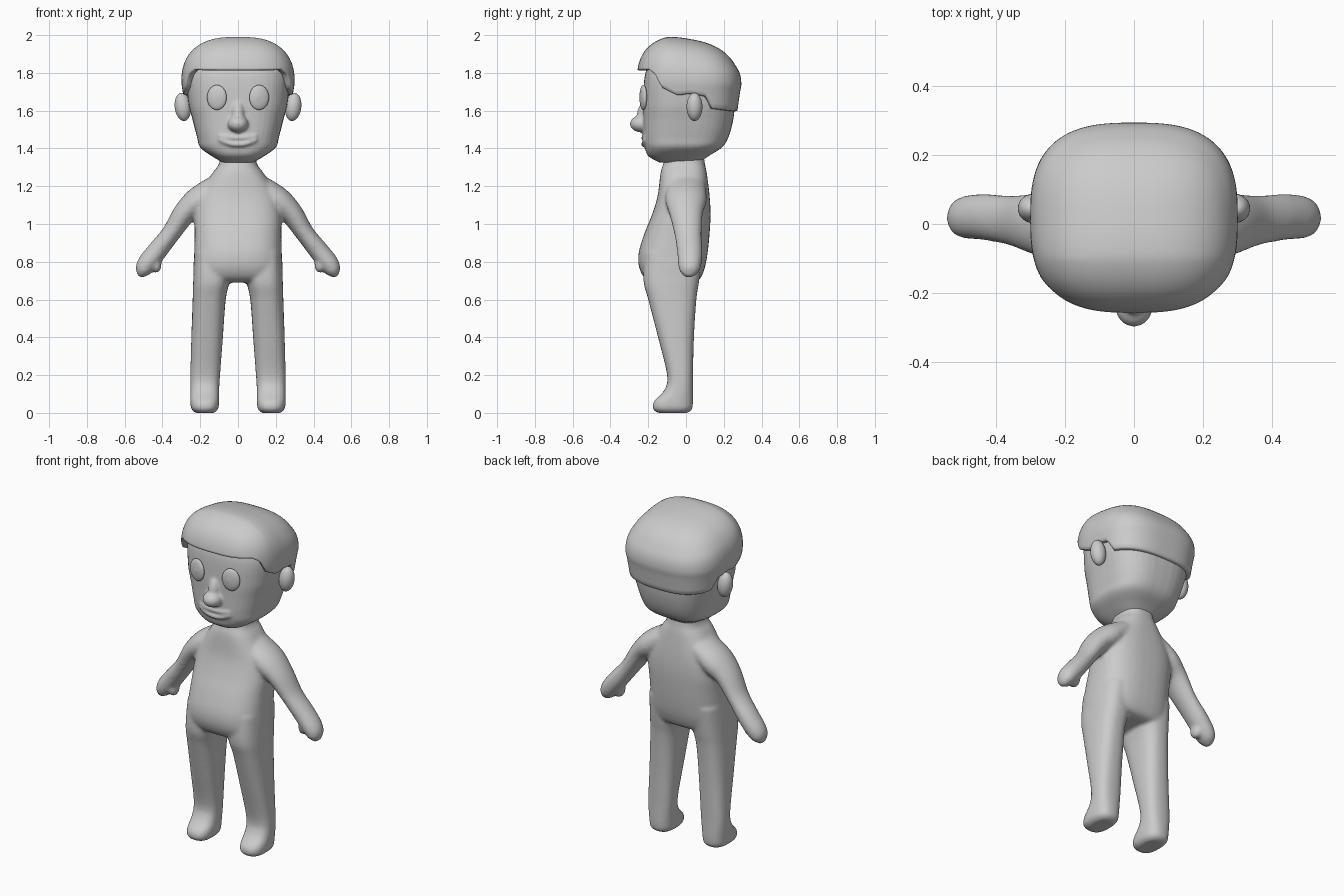
import bpy, bmesh, math
from mathutils import Matrix, Vector

if "Cube" in bpy.data.objects:
    bpy.data.objects.remove(bpy.data.objects["Cube"])

grey = bpy.data.materials.new("plain grey")
grey.diffuse_color = (0.6, 0.6, 0.6, 1)
grey.use_nodes = True
grey.node_tree.nodes["Principled BSDF"].inputs["Base Color"].default_value = grey.diffuse_color


def catmull(rows, n=5):
    """Smoothly densify a list of equal-length tuples."""
    out = []
    for i in range(len(rows) - 1):
        p = [rows[max(0, min(len(rows) - 1, i + k))] for k in (-1, 0, 1, 2)]
        for j in range(n):
            t = j / n
            out.append([b + 0.5 * t * (c - a + t * (2*a - 5*b + 4*c - d + t * (3*(b - c) + d - a)))
                        for a, b, c, d in zip(*p)])
    return out + [list(rows[-1])]


def unit(a, e):
    """Point of a unit superellipse."""
    c, s = math.cos(a), math.sin(a)
    return (math.copysign(abs(c) ** (2 / e), c), math.copysign(abs(s) ** (2 / e), s))


def skin(bm, rings):
    """Join rings of points into a closed tube."""
    vs = [[bm.verts.new(p) for p in r] for r in rings]
    n = len(vs[0])
    for a, b in zip(vs, vs[1:]):
        for i in range(n):
            bm.faces.new((a[i], a[(i + 1) % n], b[(i + 1) % n], b[i]))
    bm.faces.new(vs[0][::-1])
    bm.faces.new(vs[-1])


def loft(bm, rows, e=2.6, n=40):
    """Rows: z, x0, x1, y0, y1."""
    rings = []
    for z, x0, x1, y0, y1 in catmull(rows):
        ring = []
        for i in range(n):
            u, v = unit(2 * math.pi * i / n, e)
            ring.append(((x0 + x1) / 2 + u * (x1 - x0) / 2, (y0 + y1) / 2 + v * (y1 - y0) / 2, z))
        rings.append(ring)
    skin(bm, rings)


def limb(bm, rows, n=28):
    """Rows: x, y, z, in-plane radius, depth radius."""
    rows = catmull(rows)
    rings = []
    for i, (x, y, z, r, ry) in enumerate(rows):
        a, b = rows[max(i - 1, 0)], rows[min(i + 1, len(rows) - 1)]
        d = Vector((b[0] - a[0], 0, b[2] - a[2])).normalized()
        u = Vector((-d.z, 0, d.x))
        rings.append([Vector((x, y, z)) + u * r * math.cos(2 * math.pi * k / n)
                      + Vector((0, ry * math.sin(2 * math.pi * k / n), 0)) for k in range(n)])
    skin(bm, rings)


def ball(bm, c, s, rot=0, axis='Z'):
    m = Matrix.Translation(c) @ Matrix.Rotation(rot, 4, axis) @ Matrix.Diagonal((*s, 1))
    bmesh.ops.create_uvsphere(bm, u_segments=28, v_segments=18, radius=1, matrix=m)


def finish(bm, name, voxel=0, smooth=0):
    bmesh.ops.recalc_face_normals(bm, faces=bm.faces)
    me = bpy.data.meshes.new(name)
    bm.to_mesh(me)
    bm.free()
    me.materials.append(grey)
    me.shade_smooth()
    ob = bpy.data.objects.new(name, me)
    bpy.context.collection.objects.link(ob)
    if voxel:
        m = ob.modifiers.new("blend", 'REMESH')
        m.mode, m.voxel_size, m.use_smooth_shade = 'VOXEL', voxel, True
        m = ob.modifiers.new("soften", 'SMOOTH')
        m.factor, m.iterations = 0.5, smooth
    return ob


# Body: torso, legs with feet, arms with mitten hands
bm = bmesh.new()
torso = [(1.40, .09, -.10, .09), (1.32, .10, -.12, .10), (1.27, .135, -.135, .11),
         (1.15, .21, -.15, .125), (1.05, .23, -.18, .13), (.95, .23, -.22, .125),
         (.85, .232, -.25, .115), (.77, .236, -.248, .10), (.71, .23, -.215, .075), (.69, .18, -.16, .04)]
loft(bm, [(z, -x, x, a, b) for z, x, a, b in torso])
leg = [(.85, .03, .23, -.22, .09), (.7, .045, .237, -.225, .07), (.6, .065, .24, -.20, .055),
       (.4, .08, .247, -.148, .042), (.2, .095, .252, -.10, .037), (.12, .10, .252, -.115, .037),
       (.06, .10, .252, -.17, .037), (.02, .105, .247, -.175, .032), (0, .125, .225, -.15, .01)]
arm = [(.08, 0, 1.22, .06, .10), (.2, 0, 1.13, .075, .11), (.28, 0, 1.06, .062, .09),
       (.355, .01, .95, .05, .072), (.43, .02, .855, .053, .067), (.482, .02, .79, .052, .062),
       (.505, .018, .75, .04, .05), (.518, .015, .72, .012, .02)]
for s in (-1, 1):
    loft(bm, [(z, *sorted((s * a, s * b)), c, d) for z, a, b, c, d in leg])
    limb(bm, [(s * r[0], *r[1:]) for r in arm])
    ball(bm, (s * .432, .01, .785), (.027, .04, .045))
finish(bm, "body", .01, 6)

# Head with nose and lips
bm = bmesh.new()
head = [(1.325, .08, -.14, .07), (1.36, .14, -.20, .12), (1.405, .20, -.218, .19),
        (1.46, .217, -.226, .225), (1.55, .24, -.227, .25), (1.65, .264, -.227, .26),
        (1.8, .268, -.215, .262), (1.9, .19, -.16, .19)]
loft(bm, [(z, -x, x, a, b) for z, x, a, b in head], 2.8)
ball(bm, (0, -.235, 1.53), (.055, .062, .045))
ball(bm, (0, -.215, 1.58), (.036, .045, .085), -.2, 'X')
for i in range(-9, 10):
    x = i * .01
    y = -.222 + x * x * 1.3
    ball(bm, (x, y, 1.421 + 3 * x * x), (.016, .017, .014))
    ball(bm, (x, y, 1.456 + 1.2 * x * x), (.016, .016, .014))
finish(bm, "head", .008, 4)

# Hair cap with a stepped hairline
hairline = [(-.3, 1.81), (-.20, 1.815), (-.165, 1.79), (-.13, 1.72), (-.05, 1.68), (.02, 1.69),
            (.11, 1.675), (.15, 1.61), (.3, 1.595)]


def hair_edge(y):
    for (a, p), (b, q) in zip(hairline, hairline[1:]):
        if y <= b:
            return p + (q - p) * (y - a) / (b - a)
    return hairline[-1][1]


def hair_point(a, z, k=1):
    u, v = unit(a, 2.8)
    if z > 1.75:
        k *= max(0, 1 - ((z - 1.75) / .25) ** 2.6) ** (1 / 2.6)
    else:
        k *= 1 - .5 * (1.75 - z) ** 1.0
    x, y = u * .30 * k, .0165 + v * .2765 * k
    drop = .17 * max(0, y + .1) * min(1, max(0, (z - 1.7) / .2))
    return (x, y, z - drop)


bm = bmesh.new()
N, R = 120, 26
cols = [2 * math.pi * i / N for i in range(N)]
edges = [hair_edge(hair_point(a, 1.75)[1]) for a in cols]
rings = [[hair_point(a, e + .012, .85) for a, e in zip(cols, edges)],
         [hair_point(a, e, .93) for a, e in zip(cols, edges)],
         [hair_point(a, e + .002, .98) for a, e in zip(cols, edges)]]
for j in range(R):
    t = math.sin((j + .3) / R * math.pi / 2)
    rings.append([hair_point(a, e + (2 - e) * t) for a, e in zip(cols, edges)])
skin(bm, rings)
finish(bm, "hair")

# Ears, eyes and pupils
for s, side in ((-1, "left"), (1, "right")):
    bm = bmesh.new()
    ball(bm, (s * .292, .045, 1.62), (.043, .042, .075), s * .12, 'Y')
    finish(bm, side + "_ear")
    bm = bmesh.new()
    ball(bm, (s * .112, -.226, 1.67), (.053, .018, .066), s * .2)
    finish(bm, side + "_eye")
    bm = bmesh.new()
    ball(bm, (s * .107, -.241, 1.67), (.012, .005, .024), s * .2)
    finish(bm, side + "_pupil")
